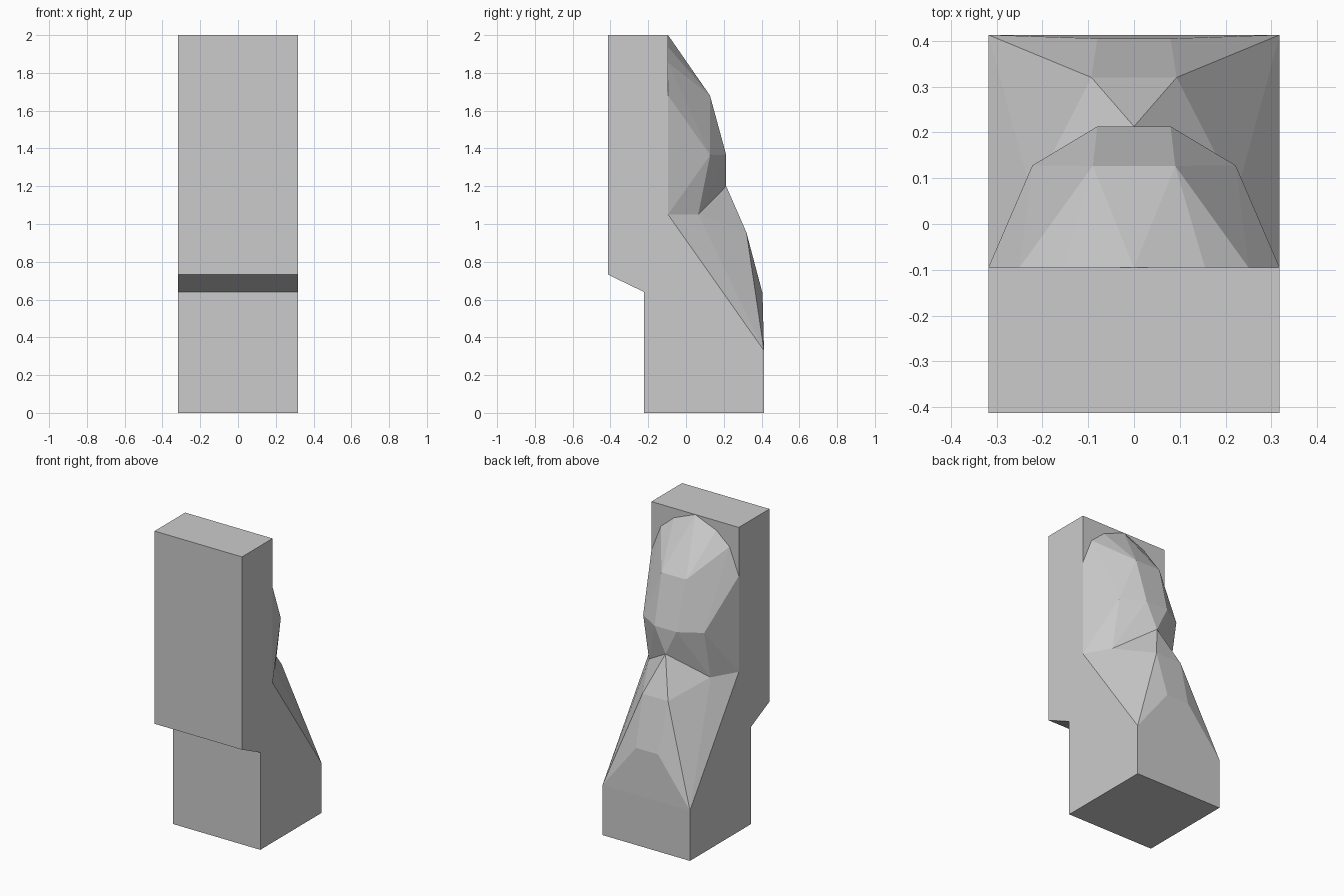
import bpy
import bmesh

cube = bpy.data.objects.get("Cube")
if cube:
    bpy.data.objects.remove(cube, do_unlink=True)

W = 0.318      # half width of the whole body
BACK = -0.095  # plane where the slab meets the bulges
SIDE_WAIST = (W, BACK, 1.05)
WAIST = (0.224, 0.065, 1.05)
APEX = (0, 0.213, 1.2)
SHARED = (SIDE_WAIST, WAIST, APEX)

grey = bpy.data.materials.new("plain_grey")
grey.use_nodes = True
colour = (0.6, 0.6, 0.6, 1)
grey.diffuse_color = colour
grey.node_tree.nodes["Principled BSDF"].inputs["Base Color"].default_value = colour


def finish(name, bm):
    """Turn a bmesh into a flat shaded grey object."""
    bmesh.ops.recalc_face_normals(bm, faces=bm.faces)
    mesh = bpy.data.meshes.new(name)
    bm.to_mesh(mesh)
    bm.free()
    mesh.materials.append(grey)
    obj = bpy.data.objects.new(name, mesh)
    bpy.context.collection.objects.link(obj)
    return obj


def prism(name, profile):
    """Extrude a side profile of (y, z) points across the width."""
    bm = bmesh.new()
    face = bm.faces.new([bm.verts.new((-W, y, z)) for y, z in profile])
    out = bmesh.ops.extrude_face_region(bm, geom=[face])
    verts = [g for g in out["geom"] if isinstance(g, bmesh.types.BMVert)]
    bmesh.ops.translate(bm, verts=verts, vec=(2 * W, 0, 0))
    finish(name, bm)


def bulge(name, points):
    """Faceted convex bulge from mirrored points, open where it meets its neighbours."""
    bm = bmesh.new()
    every = {(s * x, y, z) for x, y, z in points for s in (1, -1)}
    for p in sorted(every):
        bm.verts.new(p)
    bmesh.ops.convex_hull(bm, input=bm.verts)

    def at_waist(v):
        return any(abs(abs(v.co.x) - x) + abs(v.co.y - y) + abs(v.co.z - z) < 1e-4
                   for x, y, z in SHARED)

    hidden = [f for f in bm.faces
              if all(abs(v.co.y - BACK) < 1e-4 for v in f.verts)
              or all(at_waist(v) for v in f.verts)]
    bmesh.ops.delete(bm, geom=hidden, context='FACES')
    bmesh.ops.dissolve_limit(bm, angle_limit=0.01, verts=bm.verts, edges=bm.edges)
    finish(name, bm)


# Upright slab with an overhanging front
prism("front_slab", [(-0.413, 2), (BACK, 2), (BACK, 0), (-0.222, 0),
                     (-0.222, 0.64), (-0.413, 0.732)])

# Rounded upper bulge with an arched top
bulge("upper_bulge", [
    (0, BACK, 2), (0.155, BACK, 1.937), (0.25, BACK, 1.855), (W, BACK, 1.68),
    (0.09, 0.127, 1.68),
    (W, BACK, 1.365), (0.222, 0.128, 1.365), (0.08, 0.213, 1.365),
    *SHARED])

# Lower bulge widening into the square foot
bulge("lower_bulge", [
    *SHARED,
    (0.093, 0.32, 0.955),
    (W, 0.097, 0.638), (0.222, 0.32, 0.638), (0.08, 0.405, 0.634),
    (W, 0.413, 0.33), (W, 0.413, 0), (W, BACK, 0)])
